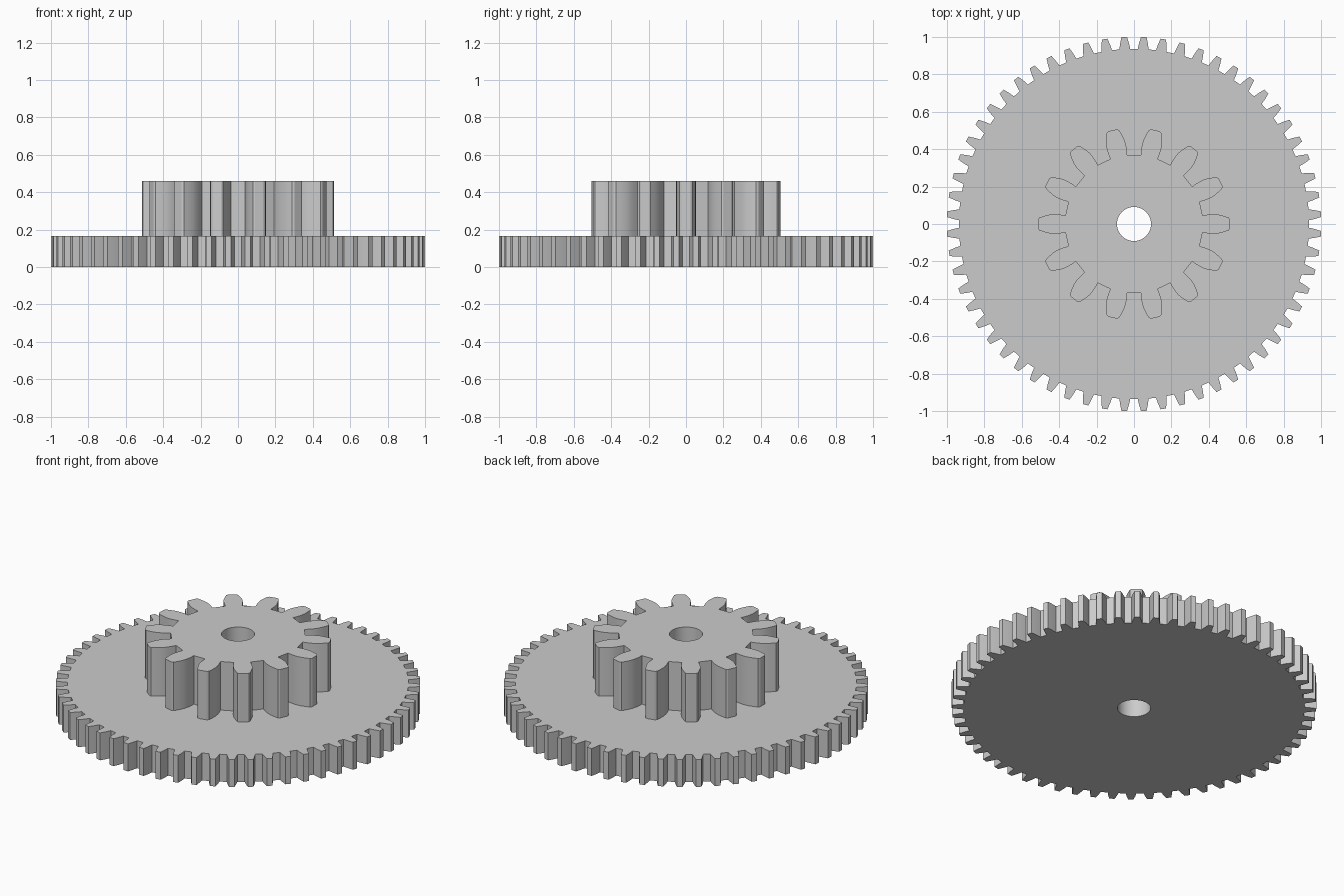
import bpy, bmesh, math

if "Cube" in bpy.data.objects:
    bpy.data.objects.remove(bpy.data.objects["Cube"])

HOLE_RADIUS = 0.091

grey = bpy.data.materials.new("grey plastic")
grey.diffuse_color = (0.6, 0.6, 0.6, 1)
grey.use_nodes = True
grey.node_tree.nodes["Principled BSDF"].inputs["Base Color"].default_value = grey.diffuse_color


def gear_outline(teeth, flank, phase):
    """flank: (distance along tooth axis, half width) from root to tip."""
    tooth = [(d, -w) for d, w in flank] + [(d, w) for d, w in reversed(flank)]
    points = []
    for i in range(teeth):
        a = (i + phase) * math.tau / teeth
        c, s = math.cos(a), math.sin(a)
        points += [(d * c - w * s, d * s + w * c) for d, w in tooth]
    return points


def circle(radius, sides):
    return [(radius * math.cos(i * math.tau / sides),
             radius * math.sin(i * math.tau / sides)) for i in range(sides)]


def make_gear(name, outline, z0, z1):
    bm = bmesh.new()
    # Outer outline and centre bore, filled as one flat face region
    edges = []
    for loop in (outline, circle(HOLE_RADIUS, 48)):
        verts = [bm.verts.new((x, y, z0)) for x, y in loop]
        edges += [bm.edges.new((verts[i - 1], v)) for i, v in enumerate(verts)]
    bmesh.ops.triangle_fill(bm, edges=edges, use_beauty=True, normal=(0, 0, 1))
    # Raise the region to full thickness
    top = bmesh.ops.extrude_face_region(bm, geom=bm.faces[:], use_keep_orig=True)
    raised = [g for g in top["geom"] if isinstance(g, bmesh.types.BMVert)]
    bmesh.ops.translate(bm, verts=raised, vec=(0, 0, z1 - z0))
    bmesh.ops.recalc_face_normals(bm, faces=bm.faces[:])
    mesh = bpy.data.meshes.new(name)
    bm.to_mesh(mesh)
    bm.free()
    mesh.materials.append(grey)
    obj = bpy.data.objects.new(name, mesh)
    bpy.context.collection.objects.link(obj)
    bpy.ops.object.select_all(action='DESELECT')
    obj.select_set(True)
    bpy.context.view_layer.objects.active = obj
    bpy.ops.object.shade_smooth_by_angle(angle=math.radians(25))
    return obj


# Wide thin gear with 60 small teeth
make_gear("large_gear", gear_outline(60, [
    (0.936, 0.029), (0.965, 0.024), (1.0007, 0.015)], 0.5), 0, 0.166)

# Thick pinion with 14 rounded teeth on top
make_gear("small_gear", gear_outline(14, [
    (0.367, 0.0455), (0.395, 0.050), (0.42, 0.0525), (0.449, 0.051),
    (0.48, 0.043), (0.507, 0.034), (0.514, 0.023)], 0), 0.166, 0.46)
